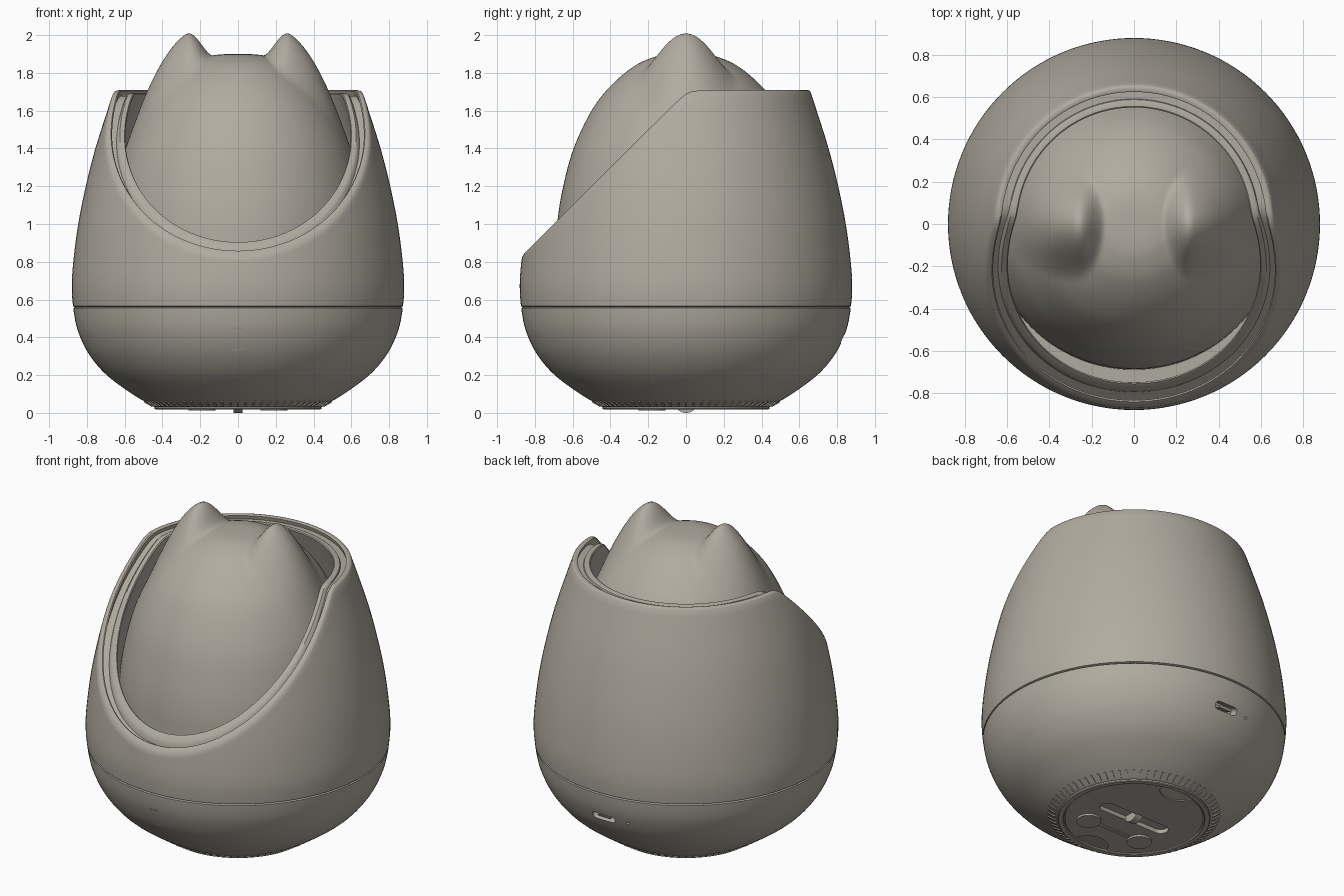
import bpy, bmesh, math
from math import sin, cos, pi, tau, sqrt
from mathutils import Vector, Matrix

cube = bpy.data.objects.get("Cube")
if cube:
    bpy.data.objects.remove(cube)

taupe = bpy.data.materials.new("warm_grey")
taupe.use_nodes = True
COLOUR = (0.44, 0.41, 0.35, 1)
taupe.diffuse_color = COLOUR
taupe.node_tree.nodes["Principled BSDF"].inputs["Base Color"].default_value = COLOUR
SEGS = 128


def finish(name, bm, angle=35):
    bmesh.ops.recalc_face_normals(bm, faces=bm.faces)
    mesh = bpy.data.meshes.new(name)
    bm.to_mesh(mesh)
    bm.free()
    mesh.materials.append(taupe)
    ob = bpy.data.objects.new(name, mesh)
    bpy.context.collection.objects.link(ob)
    smooth(ob, angle)
    return ob


def activate(ob):
    bpy.ops.object.select_all(action='DESELECT')
    ob.select_set(True)
    bpy.context.view_layer.objects.active = ob


def smooth(ob, angle=35):
    activate(ob)
    bpy.ops.object.shade_smooth_by_angle(angle=math.radians(angle))


def spline(pts, n):
    """Catmull-Rom curve through the points."""
    p = [Vector(q) for q in pts]
    p = [2 * p[0] - p[1]] + p + [2 * p[-1] - p[-2]]
    out = []
    for a, b, c, d in zip(p, p[1:], p[2:], p[3:]):
        for i in range(n):
            t = i / n
            out.append(0.5 * (2 * b + (c - a) * t + (2 * a - 5 * b + 4 * c - d) * t * t
                              + (3 * b - a - 3 * c + d) * t ** 3))
    return out + [p[-2]]


def lathe(name, column, angle=35):
    """Skin rings; column(theta) gives the section as (radius, z) pairs."""
    bm = bmesh.new()
    cols = []
    for i in range(SEGS):
        a = tau * i / SEGS
        cols.append([bm.verts.new((r * cos(a), r * sin(a), z)) for r, z in column(a)])
    for i in range(SEGS):
        c, d = cols[i], cols[(i + 1) % SEGS]
        for j in range(len(c) - 1):
            bm.faces.new((c[j], d[j], d[j + 1], c[j + 1]))
    bmesh.ops.remove_doubles(bm, verts=bm.verts, dist=1e-5)
    return finish(name, bm, angle)


def prism(name, radius, depth, matrix, stretch=0.0, top=None):
    """Disc or rounded slot centred on its matrix."""
    bm = bmesh.new()
    bmesh.ops.create_cone(bm, cap_ends=True, segments=48, radius1=radius,
                          radius2=top or radius, depth=depth)
    for v in bm.verts:
        v.co.x += stretch if v.co.x > 1e-4 else -stretch
    bm.transform(matrix)
    return finish(name, bm)


def carve(target, cutter):
    cutter.hide_render = True
    mod = target.modifiers.new("carve", 'BOOLEAN')
    mod.operation = 'DIFFERENCE'
    mod.solver = 'EXACT'
    mod.object = cutter
    activate(target)
    # the angle smoothing stays after the cut
    bpy.ops.object.modifier_apply(modifier=mod.name)
    bpy.data.objects.remove(cutter)


# Outer silhouette as (z, radius)
BODY = spline([(0.03, .44), (.1, .56), (.2, .695), (.3, .782), (.4, .835), (.5, .864),
               (.65, .88), (.8, .872), (1, .846), (1.2, .806), (1.4, .755), (1.6, .692),
               (1.72, .652)], 8)


def radius(z):
    for a, b in zip(BODY, BODY[1:]):
        if z <= b.x:
            return a.y + (b.y - a.y) * (z - a.x) / (b.x - a.x)
    return BODY[-1].y


# Lower shell
SEAM = 0.56
lower = [(0, .03)] + [(p.y, p.x) for p in BODY if p.x < SEAM - .01]
lower += [(radius(SEAM) - .001, SEAM - .005), (.862, SEAM + .001), (0, SEAM + .001)]
lower_shell = lathe("lower_shell", lambda a: lower)


# Upper shell with slanted opening, double rim and inner liner
def rim_point(a, offset, drop):
    z = 1.3
    for _ in range(16):
        flat = 1.71 - drop * 0.4
        slant = 1.70 + (radius(z) - offset) * sin(a) - drop
        z = 0.5 * (flat + slant - sqrt((flat - slant) ** 2 + 0.03 ** 2))
    return radius(z) - offset, z


RIM = [(.003, .007), (.011, 0), (.024, 0), (.032, .01), (.034, .07), (.073, .07),
       (.074, .05), (.080, .04), (.104, .04), (.111, .05)]
FLOOR = 0.85


def upper_column(a):
    top = rim_point(a, 0, .02)[1]
    pts = [(.862, SEAM + .001)]
    for i in range(29):
        z = SEAM + .005 + (top - SEAM - .005) * i / 28
        pts.append((radius(z), z))
    pts += [rim_point(a, o, d) for o, d in RIM]
    low = pts[-1][1]
    for i in range(1, 13):
        z = low + (FLOOR - low) * i / 12
        pts.append((radius(z) - .112, z))
    return pts + [(.6, FLOOR)]


lathe("upper_shell", upper_column)

# Domed head with two soft pointed ears
DOME = spline([(0, 1.9), (.1, 1.897), (.18, 1.88), (.28, 1.832), (.4, 1.73), (.5, 1.6),
               (.595, 1.4), (.65, 1.2), (.68, 1.02), (.69, .84)], 9)


def head_column(a):
    pts = []
    for p in DOME:
        x, y = abs(p.x * cos(a)), p.x * sin(a)
        dx = (x - .28) / (.34 if x > .28 else .15)
        d = dx * dx + (y / .27) ** 2
        lift = .17 * (1 - d) ** 2 if d < 1 else 0
        pts.append((p.x, p.y + lift))
    return pts


lathe("head", head_column, 60)


# Front button, status light and rear port
def on_shell(x, z, side, out=0.0):
    r = radius(z)
    slope = (radius(z + .02) - radius(z - .02)) / .04
    y = side * sqrt(r * r - x * x)
    n = Vector((x / r, y / r, -slope)).normalized()
    return Matrix.Translation(Vector((x, y, z)) + n * out) @ n.to_track_quat('Z', 'Y').to_matrix().to_4x4()


cuts = [("button", .088, .39, 0, -1, 0, .024), ("light", .008, .515, 0, -1, 0, .03),
        ("port", .024, .39, 0, 1, .055, .12), ("reset", .008, .39, -.16, 1, 0, .04)]
for name, rad, z, x, side, stretch, depth in cuts:
    carve(lower_shell, prism(name + "_cutter", rad, depth, on_shell(x, z, side), stretch))
smooth(lower_shell)
prism("button", .068, .03, on_shell(0, .39, -1, -.018), top=.066)
prism("port_tongue", .007, .08, on_shell(0, .39, 1, -.05), .04)

# Base plate with rim, cable slot and end notches
plate = prism("base_plate", .40, .06, Matrix.Translation((0, 0, .054)))
slot = prism("slot_cutter", .045, .06, Matrix.Translation((0, 0, .02)), .2)
carve(plate, slot)
for y in (-.42, .42):
    carve(plate, prism("notch_cutter", .12, .03, Matrix.Translation((0, y, .018))))
smooth(plate)
for cutter_radius, cutter_depth, stretch in ((.045, .06, .2),):
    carve(lower_shell, prism("slot_cutter", cutter_radius, cutter_depth,
                             Matrix.Translation((0, 0, .03)), stretch))
smooth(lower_shell)
ring = [(.405, .04), (.405, .022), (.41, .018), (.436, .018), (.441, .022), (.441, .04)]
lathe("base_ring", lambda a: ring)

# Feet and centre wheel
for x in (-.19, .19):
    prism("foot_pad", .072, .016, Matrix.Translation((x, -.18, .02)))
prism("pad_bridge", .012, .008, Matrix.Translation((0, -.18, .023)), .1)
prism("centre_wheel", .065, .046, Matrix.Translation((0, 0, .065)) @ Matrix.Rotation(pi / 2, 4, 'Y'))

# Small grip ribs around the base
bm = bmesh.new()
for i in range(72):
    m = (Matrix.Rotation(tau * i / 72, 4, 'Z') @ Matrix.Translation((.475, 0, .05))
         @ Matrix.Rotation(-.53, 4, 'Y') @ Matrix.Diagonal((.05, .012, .012, 1)))
    bmesh.ops.create_cube(bm, size=1, matrix=m)
finish("base_ribs", bm)
